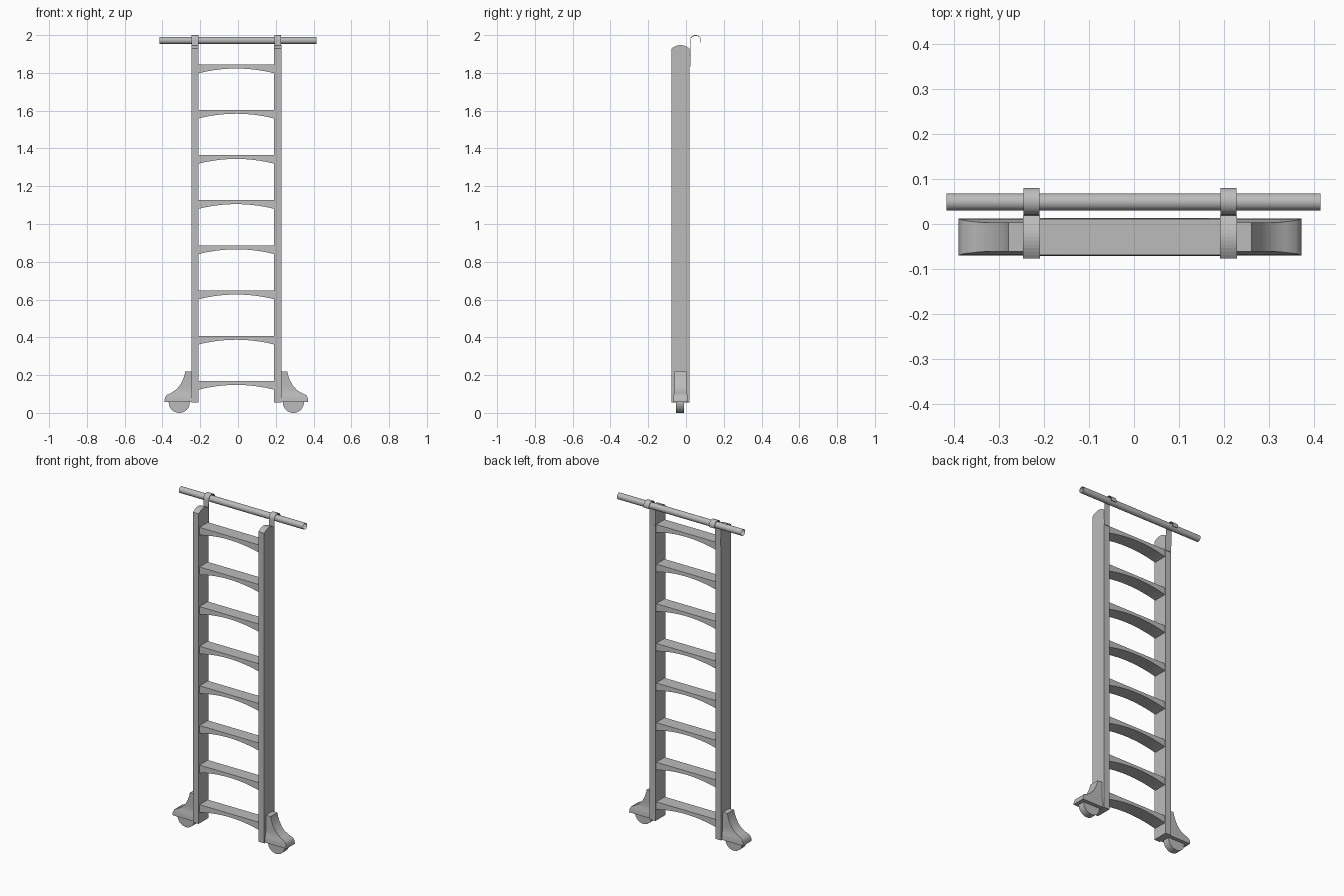
import bpy, bmesh, math
from mathutils import Matrix, Vector

old = bpy.data.objects.get("Cube")
if old:
    bpy.data.objects.remove(old)

grey = bpy.data.materials.new("plain grey")
grey.use_nodes = True
COLOUR = (0.5, 0.5, 0.5, 1)
grey.diffuse_color = COLOUR
grey.node_tree.nodes["Principled BSDF"].inputs["Base Color"].default_value = COLOUR

CENTRE_X = -0.009   # ladder midline
STILE_X = 0.219     # stile offset from the midline
STILE_Y = -0.029    # mid depth of the ladder
DEPTH = 0.096


def finish(name, bm, smooth=False):
    bmesh.ops.recalc_face_normals(bm, faces=bm.faces)
    mesh = bpy.data.meshes.new(name)
    bm.to_mesh(mesh)
    bm.free()
    mesh.materials.append(grey)
    obj = bpy.data.objects.new(name, mesh)
    bpy.context.collection.objects.link(obj)
    if smooth:
        bpy.ops.object.select_all(action='DESELECT')
        obj.select_set(True)
        bpy.context.view_layer.objects.active = obj
        bpy.ops.object.shade_smooth_by_angle(angle=math.radians(35))
    return obj


def loft(name, rings, smooth=False):
    """Skin a closed solid through rings of equal point count."""
    bm = bmesh.new()
    loops = [[bm.verts.new(p) for p in ring] for ring in rings]
    n = len(loops[0])
    for a, b in zip(loops, loops[1:]):
        for i in range(n):
            j = (i + 1) % n
            bm.faces.new((a[i], a[j], b[j], b[i]))
    bm.faces.new(loops[0])
    bm.faces.new(loops[-1])
    return finish(name, bm, smooth)


def cylinder(name, radius, length, axis, location, caps=True):
    bm = bmesh.new()
    bmesh.ops.create_cone(bm, cap_ends=caps, segments=32, radius1=radius,
                          radius2=radius, depth=length)
    turn = Matrix.Rotation(math.pi / 2, 4, axis)
    bmesh.ops.transform(bm, matrix=Matrix.Translation(location) @ turn, verts=bm.verts)
    return finish(name, bm, True)


def extrude_x(name, profile, x, width, smooth=False):
    return loft(name, [[(x + s * width / 2, y, z) for y, z in profile]
                       for s in (-1, 1)], smooth)


# Rungs: flat tread with an arched underside
for k in range(8):
    top = 0.169 + k * 0.2393
    rings = []
    for i in range(17):
        t = i / 8 - 1
        low = top - 0.021 - 0.025 * t * t
        x = CENTRE_X + t * 0.2
        rings.append([(x, STILE_Y - 0.040, top), (x, STILE_Y + 0.040, top),
                      (x, STILE_Y + 0.042, low), (x, STILE_Y - 0.042, low)])
    loft(f"rung_{k + 1}", rings, True)

# Rail: open tube across the top
RAIL_Y, RAIL_Z = 0.049, 1.972
cylinder("top_rail", 0.019, 0.831, 'Y', Vector((-0.001, RAIL_Y, RAIL_Z)), caps=False)

# Stile outline with a shallow arched top
stile = [(STILE_Y - DEPTH / 2, 0.056), (STILE_Y + DEPTH / 2, 0.056)]
for i in range(13):
    t = 1 - i / 6
    stile.append((STILE_Y + t * DEPTH / 2, 1.947 - 0.018 * t * t))

# Hook outline: a thin strap bent over the rail
outer, inner = [(0.019, 1.835)], [(0.0225, 1.835)]
for i in range(17):
    a = math.pi * (1 - i / 16)
    for path, r in ((outer, 0.028), (inner, 0.0245)):
        path.append((RAIL_Y + 0.0015 + r * math.cos(a) * (0.0295 / 0.028 if r > 0.027 else 1.12),
                     RAIL_Z + r * math.sin(a)))
outer.append((0.0785, 1.962))
inner.append((0.0755, 1.962))
hook = outer + inner[::-1]

# Caster cover: outward reach, height and half depth, from bottom to top
cover = [(0.381, 0.058, 0.041), (0.378, 0.080, 0.040), (0.370, 0.094, 0.037),
         (0.345, 0.106, 0.034), (0.320, 0.122, 0.032), (0.299, 0.145, 0.032),
         (0.283, 0.175, 0.032), (0.274, 0.200, 0.032), (0.270, 0.220, 0.032)]

for label, s in (("left", 1), ("right", -1)):
    x = CENTRE_X + s * STILE_X
    extrude_x(f"{label}_stile", stile, x, 0.038)
    extrude_x(f"{label}_hook", hook, x, 0.036, True)
    rings = []
    for reach, z, half in cover:
        near, far = CENTRE_X + s * 0.237, CENTRE_X + s * reach
        rings.append([(near, STILE_Y - half, z), (far, STILE_Y - half, z),
                      (far, STILE_Y + half, z), (near, STILE_Y + half, z)])
    loft(f"{label}_caster_cover", rings, True)
    cylinder(f"{label}_wheel", 0.056, 0.042, 'X',
             Vector((CENTRE_X + s * 0.302, STILE_Y - 0.003, 0.056)))
